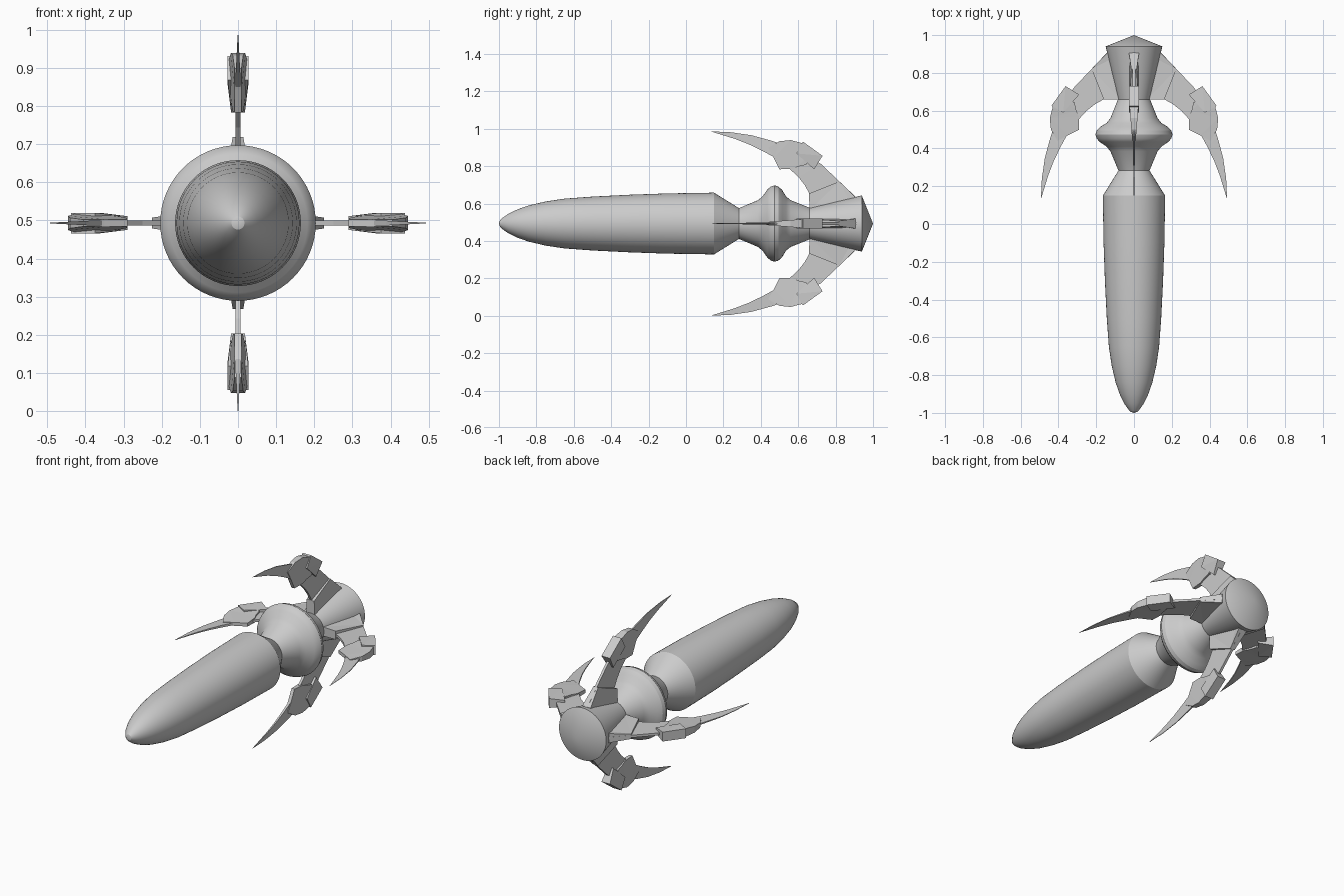
import bpy
import bmesh
import math
from mathutils import Matrix

if "Cube" in bpy.data.objects:
    bpy.data.objects.remove(bpy.data.objects["Cube"])

AXIS_Z = 0.493

# Single grey finish
grey = bpy.data.materials.new("hull grey")
grey.use_nodes = True
grey.diffuse_color = (0.6, 0.6, 0.6, 1)
grey.node_tree.nodes["Principled BSDF"].inputs["Base Color"].default_value = (0.6, 0.6, 0.6, 1)


def finish(name, bm):
    bmesh.ops.recalc_face_normals(bm, faces=bm.faces)
    mesh = bpy.data.meshes.new(name)
    bm.to_mesh(mesh)
    bm.free()
    mesh.materials.append(grey)
    obj = bpy.data.objects.new(name, mesh)
    obj.location.z = AXIS_Z
    bpy.context.collection.objects.link(obj)
    return obj


def lathe(name, profile, sides=64):
    """Revolve (y, radius) points about the long axis."""
    bm = bmesh.new()
    verts = [bm.verts.new((0, y, r)) for y, r in profile]
    edges = [bm.edges.new(pair) for pair in zip(verts, verts[1:])]
    bmesh.ops.spin(bm, geom=verts + edges, cent=(0, 0, 0), axis=(0, 1, 0),
                   angle=2 * math.pi, steps=sides)
    bmesh.ops.remove_doubles(bm, verts=bm.verts, dist=0.0002)
    obj = finish(name, bm)
    bpy.ops.object.select_all(action='DESELECT')
    obj.select_set(True)
    bpy.context.view_layer.objects.active = obj
    bpy.ops.object.shade_smooth_by_angle(angle=math.radians(25))
    return obj


def plate(name, outline, half, turn):
    """Solid from a (y, radius) outline, with half thickness from a rule."""
    bm = bmesh.new()
    sides = [[bm.verts.new((s * half(y, r), y, r)) for y, r in outline] for s in (-1, 1)]
    n = len(outline)
    caps = [bm.faces.new(ring) for ring in sides]
    for i in range(n):
        j = (i + 1) % n
        bm.faces.new((sides[0][i], sides[0][j], sides[1][j], sides[1][i]))
    bmesh.ops.recalc_face_normals(bm, faces=bm.faces)
    bmesh.ops.triangulate(bm, faces=caps)
    bmesh.ops.transform(bm, matrix=Matrix.Rotation(turn, 4, 'Y'), verts=bm.verts)
    return finish(name, bm)


# Long bullet-shaped hull with its tapered rear shoulder
lathe("hull", [(-1, 0), (-0.995, 0.017), (-0.98, 0.031), (-0.95, 0.052), (-0.9, 0.076),
               (-0.84, 0.097), (-0.75, 0.118), (-0.65, 0.133), (-0.5, 0.144),
               (-0.3, 0.154), (-0.1, 0.161), (0.15, 0.165), (0.285, 0.081), (0.285, 0)])

# Waist with the rounded ring
lathe("waist_ring", [(0.28, 0), (0.28, 0.081), (0.385, 0.125), (0.41, 0.146),
                     (0.435, 0.182), (0.452, 0.197), (0.473, 0.204), (0.494, 0.198),
                     (0.515, 0.178), (0.535, 0.145), (0.56, 0.125), (0.66, 0.085), (0.66, 0)])

# Flared tail with a shallow conical cap
lathe("tail_cone", [(0.65, 0), (0.66, 0.085), (0.94, 0.15), (1, 0)])

BLADE = [(0.66, 0.06), (0.66, 0.16), (0.635, 0.205), (0.6, 0.25), (0.54, 0.305),
         (0.47, 0.355), (0.41, 0.388), (0.335, 0.424), (0.26, 0.453), (0.13, 0.493),
         (0.24, 0.488), (0.35, 0.472), (0.46, 0.442), (0.58, 0.4), (0.72, 0.32),
         (0.91, 0.14), (0.9, 0.06)]
ROOT = [(0.66, 0.07), (0.658, 0.16), (0.82, 0.225), (0.905, 0.143), (0.9, 0.07)]
FRONT_POD = [(0.44, 0.405), (0.47, 0.35), (0.5, 0.29), (0.57, 0.292), (0.6, 0.305),
             (0.645, 0.315), (0.66, 0.37), (0.62, 0.43), (0.56, 0.446), (0.5, 0.44)]
REAR_POD = [(0.59, 0.375), (0.685, 0.29), (0.73, 0.362), (0.625, 0.438)]


def blade_half(y, r):
    return 0.001 + 0.006 * min(1, (0.493 - r) / 0.12)


def root_half(y, r):
    return 0.027 - 0.15 * max(0, r - 0.14)


def front_half(y, r):
    return (0.009 + 0.08 * (y - 0.44)) * min(1, 0.65 + 3 * (r - 0.28))


def rear_half(y, r):
    return 0.027 if r > 0.32 else 0.018


# Four curved arms around the tail, each with a root and a stepped pod
for i, side in enumerate(("top", "left", "bottom", "right")):
    turn = i * math.pi / 2
    plate(side + "_arm_blade", BLADE, blade_half, turn)
    plate(side + "_arm_root", ROOT, root_half, turn)
    plate(side + "_front_pod", FRONT_POD, front_half, turn)
    plate(side + "_rear_pod", REAR_POD, rear_half, turn)
